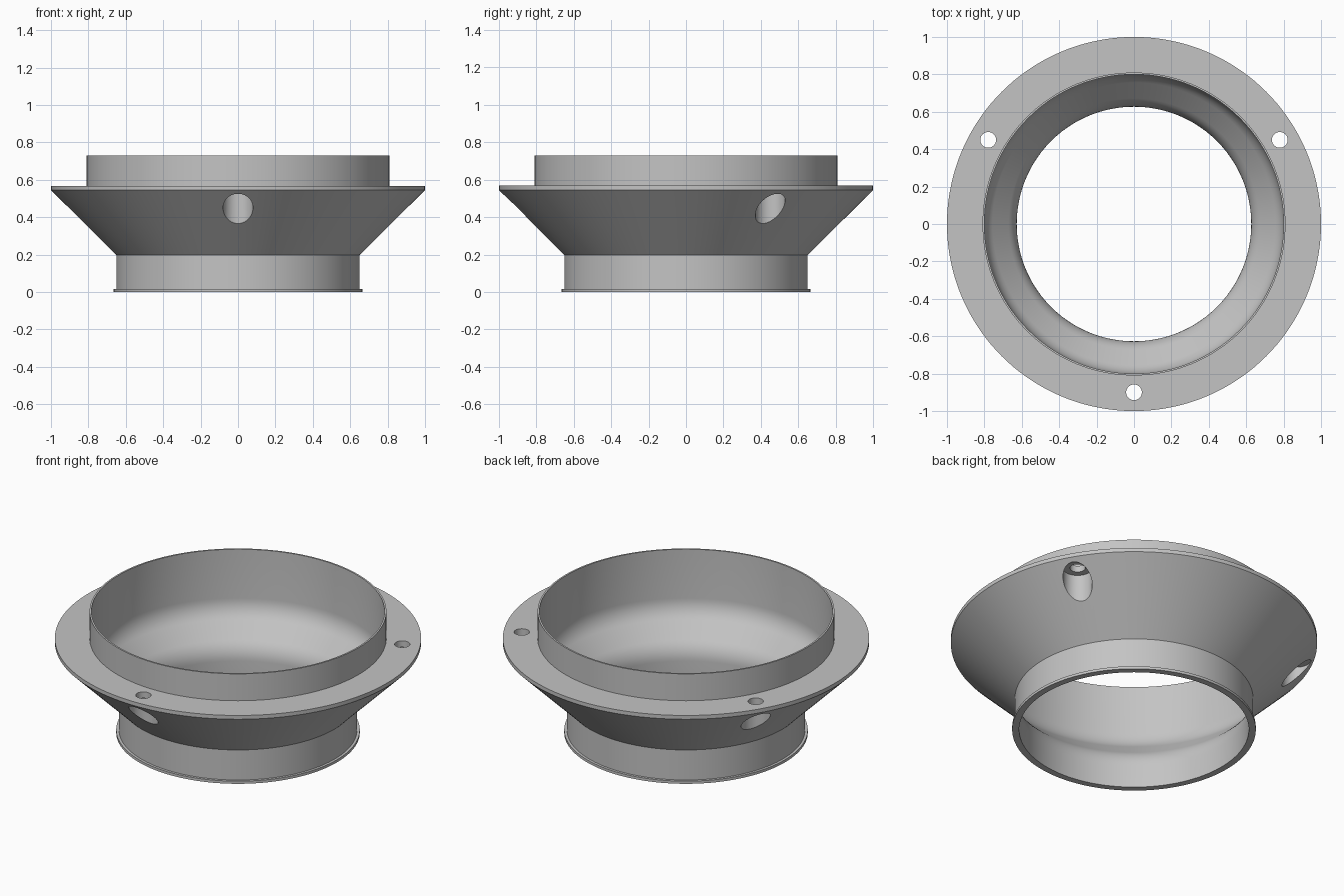
import bpy, bmesh, math
from mathutils import Vector

if "Cube" in bpy.data.objects:
    bpy.data.objects.remove(bpy.data.objects["Cube"])

SEGMENTS = 144

grey = bpy.data.materials.new("light_grey")
grey.diffuse_color = (0.55, 0.55, 0.55, 1)
grey.use_nodes = True
grey.node_tree.nodes["Principled BSDF"].inputs["Base Color"].default_value = grey.diffuse_color


def fillet(before, corner, after, radius, steps=6):
    """Points of an arc rounding a profile corner."""
    b, c, a = Vector(before), Vector(corner), Vector(after)
    u, v = (b - c).normalized(), (a - c).normalized()
    half = u.angle(v) / 2
    start, end = c + u * radius / math.tan(half), c + v * radius / math.tan(half)
    centre = c + (u + v).normalized() * radius / math.sin(half)
    points = []
    for i in range(steps + 1):
        d = (start - centre).lerp(end - centre, i / steps).normalized()
        points.append(tuple(centre + d * radius))
    return points


def lathe(name, profile, segments, location=(0, 0, 0), closed=True):
    """Revolve an (r, z) profile about z; open profiles start and end on the axis."""
    bm = bmesh.new()
    rings = []
    for r, z in profile:
        if r == 0:
            rings.append([bm.verts.new((0, 0, z))] * segments)
        else:
            rings.append([bm.verts.new((r * math.cos(2 * math.pi * i / segments),
                                        r * math.sin(2 * math.pi * i / segments), z))
                          for i in range(segments)])
    for k in range(len(rings) if closed else len(rings) - 1):
        a, b = rings[k], rings[(k + 1) % len(rings)]
        for i in range(segments):
            j = (i + 1) % segments
            bm.faces.new(list(dict.fromkeys((a[i], a[j], b[j], b[i]))))
    bmesh.ops.recalc_face_normals(bm, faces=bm.faces)
    mesh = bpy.data.meshes.new(name)
    bm.to_mesh(mesh)
    bm.free()
    mesh.materials.append(grey)
    obj = bpy.data.objects.new(name, mesh)
    obj.location = location
    bpy.context.collection.objects.link(obj)
    return obj


# Wall section: bottom lip, neck, cone, flange and collar outside; rounded funnel inside
bottom, low, high, top = (0.627, 0), (0.627, 0.20), (0.80, 0.373), (0.80, 0.73)
outside = [(0.665, 0), (0.665, 0.016), (0.65, 0.016), (0.65, 0.197),
           (1.0, 0.545), (1.0, 0.568), (0.81, 0.568), (0.81, 0.73)]
inside = [top] + fillet(top, high, low, 0.15) + fillet(high, low, bottom, 0.15) + [bottom]
body = lathe("adapter_ring", outside + inside, SEGMENTS)

# Three stepped screw holes: wide bore from below, narrow hole through the flange
bore = [(0, 0.25), (0.08, 0.25), (0.08, 0.53), (0.042, 0.53), (0.042, 0.65), (0, 0.65)]
bpy.context.view_layer.objects.active = body
for n in range(3):
    a = math.radians(30 + 120 * n)
    cutter = lathe("screw_hole_cutter", bore, 40,
                   (0.9 * math.cos(a), 0.9 * math.sin(a), 0), closed=False)
    cutter.hide_render = True
    mod = body.modifiers.new("screw_hole", 'BOOLEAN')
    mod.operation = 'DIFFERENCE'
    mod.solver = 'EXACT'
    mod.object = cutter
    bpy.ops.object.modifier_apply(modifier=mod.name)
    bpy.data.objects.remove(cutter)

# Smooth round walls, crisp rims
body.select_set(True)
bpy.ops.object.shade_smooth_by_angle(angle=math.radians(30))
